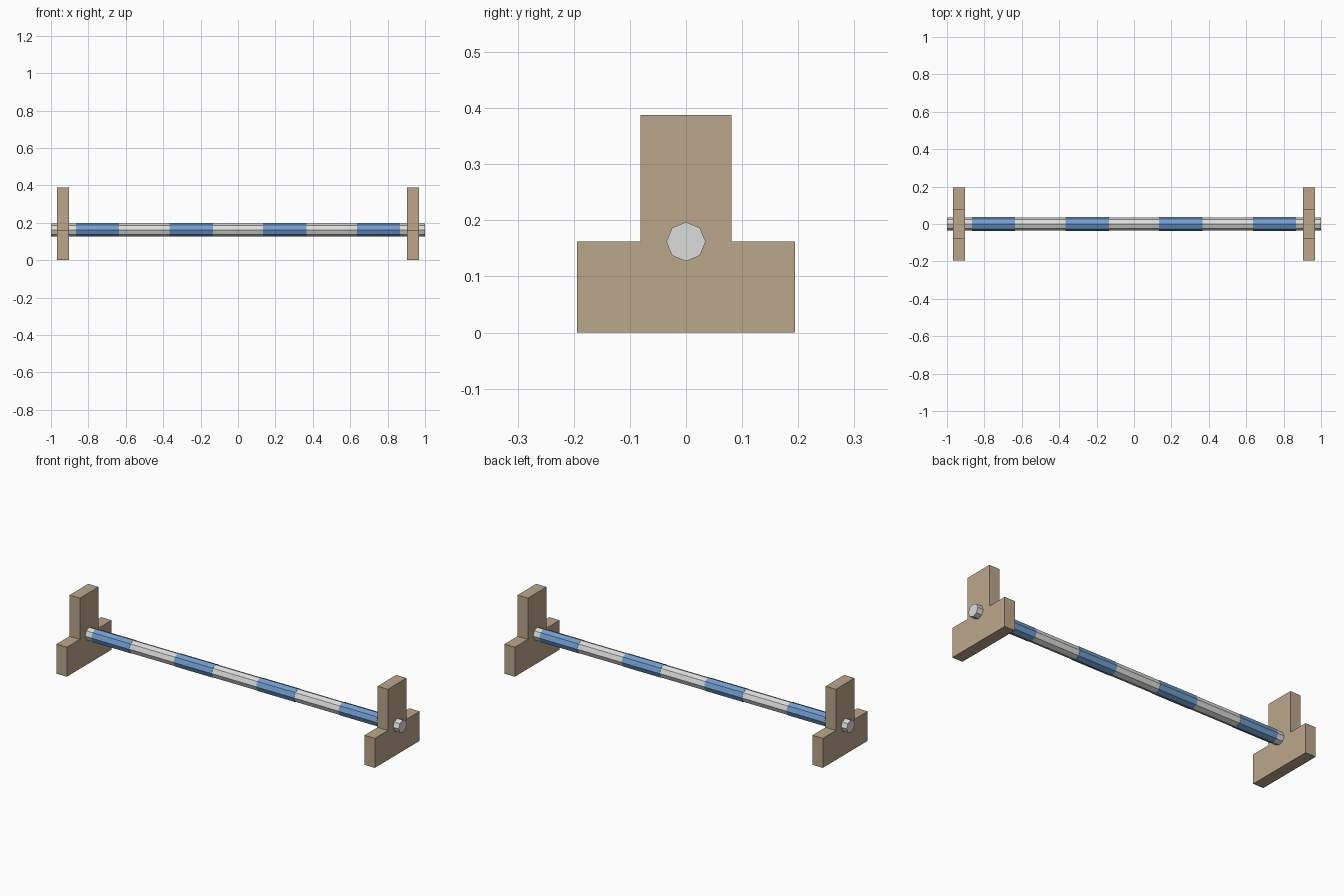
import bpy
import bmesh
from math import pi
from mathutils import Matrix

cube = bpy.data.objects.get("Cube")
if cube:
    bpy.data.objects.remove(cube, do_unlink=True)


def material(name, rgb):
    mat = bpy.data.materials.new(name)
    mat.use_nodes = True
    mat.diffuse_color = (*rgb, 1)
    mat.node_tree.nodes["Principled BSDF"].inputs["Base Color"].default_value = (*rgb, 1)
    return mat


WOOD = material("tan wood", (0.50, 0.38, 0.26))
WHITE = material("white paint", (0.72, 0.72, 0.71))
BLUE = material("blue paint", (0.17, 0.34, 0.62))
POLE_Z = 0.162


def finish(name, bm, mat):
    bmesh.ops.recalc_face_normals(bm, faces=bm.faces)
    mesh = bpy.data.meshes.new(name)
    bm.to_mesh(mesh)
    bm.free()
    mesh.materials.append(mat)
    obj = bpy.data.objects.new(name, mesh)
    bpy.context.collection.objects.link(obj)
    return obj


def octagon_rod(name, x, length, radius, mat):
    """Eight-sided flat-shaded rod lying along x, with a corner on top."""
    bm = bmesh.new()
    place = Matrix.Translation((x, 0, POLE_Z)) @ Matrix.Rotation(pi / 2, 4, "Y")
    bmesh.ops.create_cone(bm, cap_ends=True, segments=8, radius1=radius,
                          radius2=radius, depth=length, matrix=place)
    return finish(name, bm, mat)


def t_board(name, x, thickness):
    """Upright inverted-T board, extruded along x."""
    half = [(0.194, 0), (0.194, POLE_Z), (0.081, POLE_Z), (0.081, 0.388)]
    profile = half + [(-y, z) for y, z in reversed(half)]
    bm = bmesh.new()
    face = bm.faces.new([bm.verts.new((x - thickness / 2, y, z)) for y, z in profile])
    side = bmesh.ops.extrude_face_region(bm, geom=[face])["geom"]
    moved = [v for v in side if isinstance(v, bmesh.types.BMVert)]
    bmesh.ops.translate(bm, verts=moved, vec=(thickness, 0, 0))
    return finish(name, bm, WOOD)


# End supports
for label, sign in (("left", 1), ("right", -1)):
    t_board(label + "_support", sign * 0.935, 0.063)

# Pole with painted bands
octagon_rod("pole", 0, 2, 0.035, WHITE)
for i in range(4):
    octagon_rod(f"blue_band_{i + 1}", -0.75 + i * 0.5, 0.23, 0.0365, BLUE)
